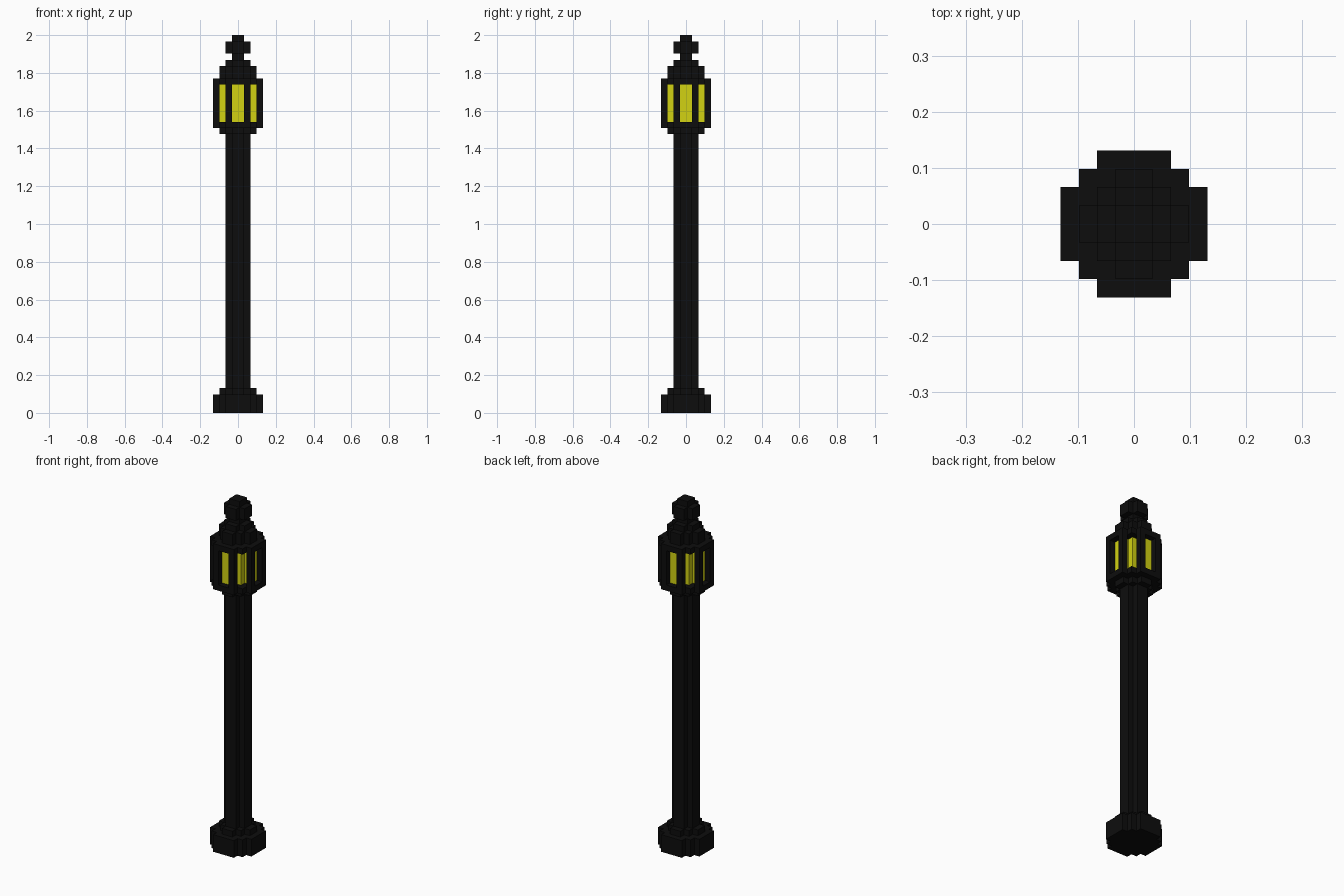
import bpy, bmesh

if "Cube" in bpy.data.objects:
    bpy.data.objects.remove(bpy.data.objects["Cube"])

V = 2 / 61  # one voxel

# Stepped outline of one quadrant, by disc half-width in voxels
STEPS = {
    1: [(1, 1)],
    2: [(2, 1), (1, 1), (1, 2)],
    3: [(3, 1), (2, 1), (2, 2), (1, 2), (1, 3)],
    4: [(4, 2), (3, 2), (3, 3), (2, 3), (2, 4)],
}


def material(name, color):
    m = bpy.data.materials.new(name)
    m.diffuse_color = color
    m.use_nodes = True
    m.node_tree.nodes["Principled BSDF"].inputs["Base Color"].default_value = m.diffuse_color
    return m


black = material("black_iron", (0.004, 0.004, 0.004, 1))
yellow = material("yellow_glass", (0.65, 0.65, 0.006, 1))


def prism(bm, outline, z0, z1):
    """Extrude a counter-clockwise outline between two voxel heights."""
    lo = [bm.verts.new((x * V, y * V, z0 * V)) for x, y in outline]
    hi = [bm.verts.new((x * V, y * V, z1 * V)) for x, y in outline]
    bm.faces.new(lo[::-1])
    bm.faces.new(hi)
    n = len(lo)
    for i in range(n):
        j = (i + 1) % n
        bm.faces.new((lo[i], lo[j], hi[j], hi[i]))


def disc(r):
    """Full stepped outline: the quadrant turned four times."""
    pts, out = STEPS[r], []
    for _ in range(4):
        out += pts
        pts = [(-y, x) for x, y in pts]
    return out


def part(name, prisms, mat):
    bm = bmesh.new()
    for outline, z0, z1 in prisms:
        prism(bm, outline, z0, z1)
    me = bpy.data.meshes.new(name)
    bm.to_mesh(me)
    bm.free()
    me.materials.append(mat)
    ob = bpy.data.objects.new(name, me)
    bpy.context.collection.objects.link(ob)


# Base and pole
part("base", [(disc(4), 0, 3), (disc(3), 3, 4)], black)
part("pole", [(disc(2), 4, 45)], black)

# Lantern floor, glass core and top rim
part("lantern_floor", [(disc(3), 45, 46), (disc(4), 46, 47)], black)
part("lantern_glass", [(disc(3), 47, 53)], yellow)
part("lantern_rim", [(disc(4), 53, 54)], black)

# Eight corner bars standing in front of the glass
bars = []
for s in (-1, 1):
    for t in (-1, 1):
        for cx, cy in ((1.5 * s, 3.5 * t), (3.5 * s, 1.5 * t)):
            square = [(cx - .5, cy - .5), (cx + .5, cy - .5),
                      (cx + .5, cy + .5), (cx - .5, cy + .5)]
            bars.append((square, 47, 53))
part("lantern_bars", bars, black)

# Stepped roof and finial
part("roof", [(disc(3), 54, 56), (disc(2), 56, 57)], black)
part("finial", [(disc(1), 57, 58), (disc(2), 58, 60), (disc(1), 60, 61)], black)
